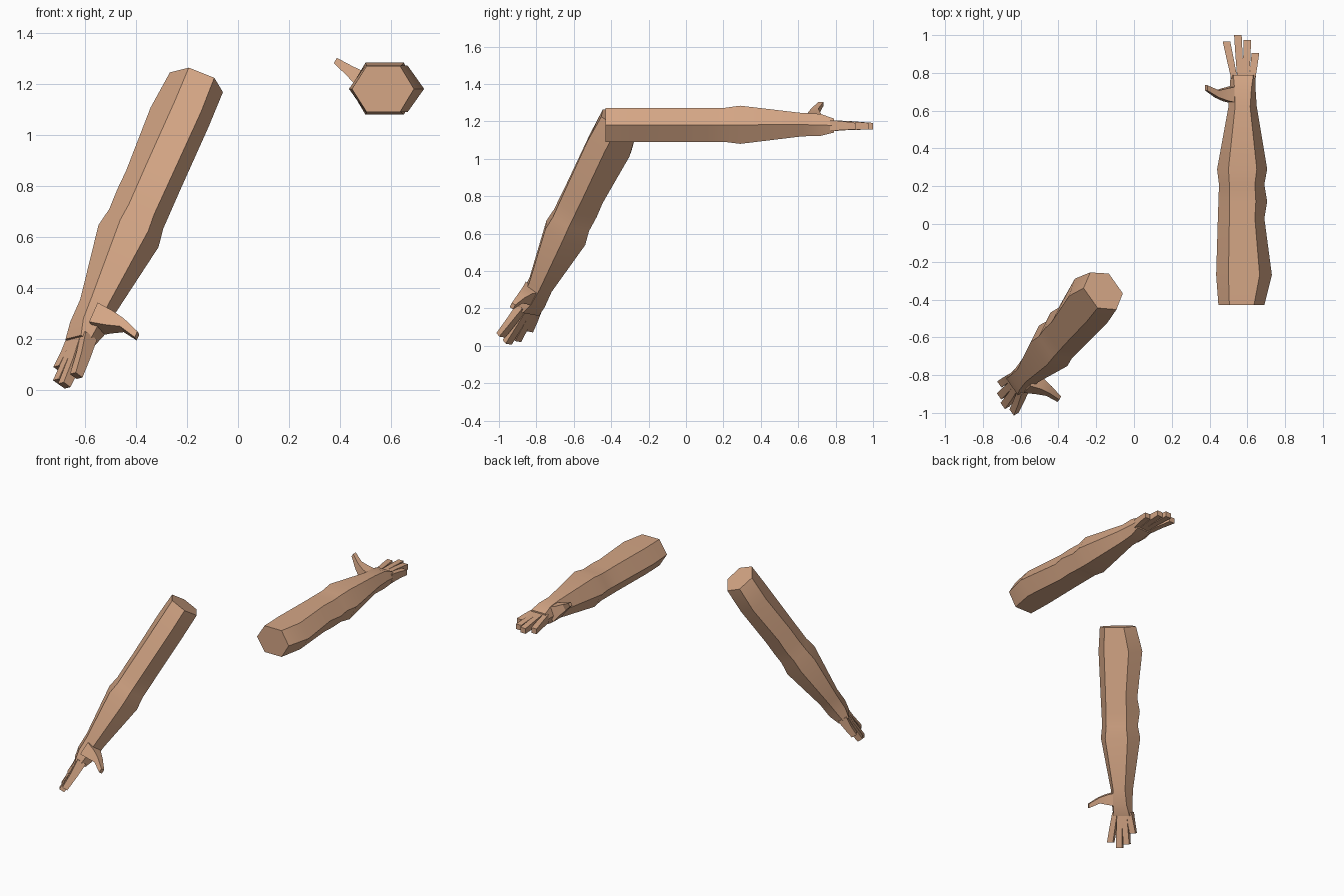
import bpy, bmesh, math
from mathutils import Matrix, Vector

if "Cube" in bpy.data.objects:
    bpy.data.objects.remove(bpy.data.objects["Cube"])

skin = bpy.data.materials.new("skin")
skin.diffuse_color = (0.66, 0.38, 0.235, 1)
skin.use_nodes = True
skin.node_tree.nodes["Principled BSDF"].inputs["Base Color"].default_value = skin.diffuse_color

# Arm space: shoulder cut centred on ORIGIN, arm runs along +y
ORIGIN = Vector((0.5685, -0.43, 1.18))


def frame(x, y, z, origin):
    """Matrix taking arm space to a placed arm."""
    m = Matrix((x, y, z)).transposed().to_4x4()
    m.translation = origin
    return m @ Matrix.Translation(-ORIGIN)


def loft(name, rings, matrix):
    """Closed skin through a list of equal-sized rings of points."""
    bm = bmesh.new()
    loops = [[bm.verts.new(matrix @ Vector(p)) for p in r] for r in rings]
    n = len(loops[0])
    for a, b in zip(loops, loops[1:]):
        for i in range(n):
            j = (i + 1) % n
            bm.faces.new((a[i], a[j], b[j], b[i]))
    bm.faces.new(loops[0])
    bm.faces.new(loops[-1])
    bmesh.ops.recalc_face_normals(bm, faces=bm.faces)
    me = bpy.data.meshes.new(name)
    bm.to_mesh(me)
    bm.free()
    me.materials.append(skin)
    ob = bpy.data.objects.new(name, me)
    bpy.context.collection.objects.link(ob)
    bpy.ops.object.select_all(action='DESELECT')
    ob.select_set(True)
    bpy.context.view_layer.objects.active = ob
    bpy.ops.object.shade_smooth_by_angle(angle=math.radians(32))


def hexagon(y, xl, tl, tr, xr, top, bottom):
    mid = (top + bottom) / 2
    return [(xl, y, mid), (tl, y, top), (tr, y, top),
            (xr, y, mid), (tr, y, bottom), (tl, y, bottom)]


def box_ring(x, y, z, w, h):
    return [(x - w, y, z - h), (x + w, y, z - h), (x + w, y, z + h), (x - w, y, z + h)]


# Hexagonal sections: y, left, top left, top right, right, top, bottom
ARM = [
    (-0.43, 0.447, 0.505, 0.635, 0.69, 1.272, 1.09),
    (-0.27, 0.435, 0.500, 0.665, 0.73, 1.273, 1.09),
    (0.03, 0.444, 0.505, 0.640, 0.69, 1.273, 1.09),
    (0.12, 0.447, 0.505, 0.645, 0.705, 1.273, 1.09),
    (0.21, 0.450, 0.505, 0.640, 0.69, 1.273, 1.09),
    (0.29, 0.440, 0.500, 0.650, 0.705, 1.284, 1.08),
    (0.62, 0.500, 0.535, 0.615, 0.65, 1.245, 1.12),
    (0.72, 0.506, 0.532, 0.622, 0.643, 1.240, 1.123),
    (0.79, 0.512, 0.526, 0.632, 0.645, 1.215, 1.14),
]

# Fingers: base x, tip x, tip y
FINGERS = [(0.531, 0.490, 0.965), (0.563, 0.550, 1.0),
           (0.594, 0.600, 0.975), (0.626, 0.643, 0.905)]


def build_arm(side, m):
    loft(side + "_arm_and_palm", [hexagon(*s) for s in ARM], m)
    for i, (bx, tx, ty) in enumerate(FINGERS):
        mx, my = (bx + tx) / 2, (0.77 + ty) / 2
        loft(f"{side}_finger_{i + 1}", [
            box_ring(bx, 0.77, 1.177, 0.0165, 0.03),
            box_ring(mx, my, 1.178, 0.019, 0.023),
            box_ring(tx, ty, 1.174, 0.02, 0.018)], m)
    # Thumb, reaching sideways and up from the palm
    thumb = []
    for x, y, z, ry, rz in [(0.535, 0.685, 1.185, 0.045, 0.045),
                            (0.485, 0.685, 1.218, 0.034, 0.028),
                            (0.440, 0.688, 1.250, 0.019, 0.019),
                            (0.382, 0.721, 1.293, 0.014, 0.010)]:
        k = 0.6 * rz
        thumb.append([(x - k, y - ry, z - rz), (x - k, y + ry, z - rz),
                      (x + k, y + ry, z + rz), (x + k, y - ry, z + rz)])
    loft(side + "_thumb", thumb, m)


# Level arm, pointing backwards
build_arm("level", Matrix.Identity(4))

# Mirrored arm, hanging down and forward
y_axis = Vector((-0.367, -0.408, -0.836)).normalized()
x_axis = Vector((-0.572, 0.805, -0.148))
x_axis = (x_axis - x_axis.dot(y_axis) * y_axis).normalized()
z_axis = -x_axis.cross(y_axis)
build_arm("lowered", frame(x_axis, y_axis, z_axis, Vector((-0.163, -0.355, 1.208))))
